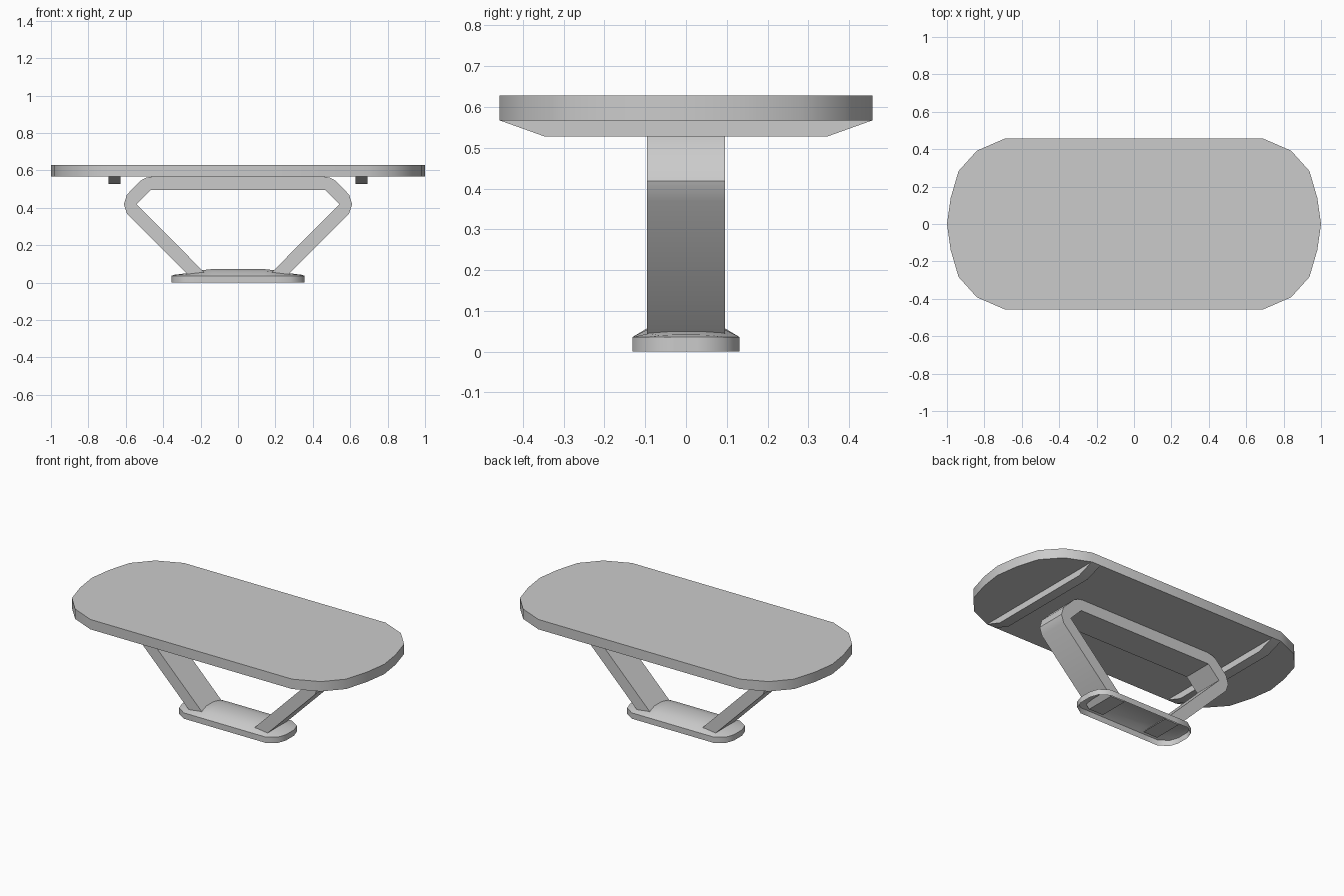
import bpy, bmesh, math

if "Cube" in bpy.data.objects:
    bpy.data.objects.remove(bpy.data.objects["Cube"])


def finish(bm, name, angle=35):
    bmesh.ops.recalc_face_normals(bm, faces=bm.faces)
    mesh = bpy.data.meshes.new(name)
    bm.to_mesh(mesh)
    bm.free()
    obj = bpy.data.objects.new(name, mesh)
    bpy.context.collection.objects.link(obj)
    bpy.ops.object.select_all(action='DESELECT')
    obj.select_set(True)
    bpy.context.view_layer.objects.active = obj
    bpy.ops.object.shade_smooth_by_angle(angle=math.radians(angle))
    return obj


def prism(name, points, offset):
    """Extrude a closed 3D outline along an offset vector."""
    bm = bmesh.new()
    face = bm.faces.new([bm.verts.new(p) for p in points])
    geom = bmesh.ops.extrude_face_region(bm, geom=[face])["geom"]
    verts = [g for g in geom if isinstance(g, bmesh.types.BMVert)]
    bmesh.ops.translate(bm, verts=verts, vec=offset)
    return finish(bm, name)


# tabletop: straight sides with faceted round ends
end = [(0.69, 0.457), (0.84, 0.392), (0.938, 0.283), (0.98, 0.14), (1.0, 0.0)]
right = end + [(x, -y) for x, y in end[-2::-1]]
outline = right + [(-x, -y) for x, y in right]
prism("tabletop", [(x, y, 0.567) for x, y in outline], (0, 0, 0.061))

# tapered cross rails under the top
rail = [(-0.457, 0.567), (0.457, 0.567), (0.345, 0.527), (-0.345, 0.527)]
for side, x in (("left", -0.66), ("right", 0.66)):
    prism(side + "_rail", [(x - 0.032, y, z) for y, z in rail], (0.064, 0, 0))

# leg frame: one bent band, paired outer and inner points, mirrored
half = [((-0.248, 0.022), (-0.148, 0.022)),
        ((-0.594, 0.369), (-0.542, 0.418)),
        ((-0.610, 0.418), (-0.542, 0.418)),
        ((-0.594, 0.470), (-0.542, 0.418)),
        ((-0.519, 0.546), (-0.465, 0.496)),
        ((-0.490, 0.561), (-0.465, 0.496)),
        ((-0.455, 0.567), (-0.465, 0.496))]
outer = [o for o, i in half]
inner = list(dict.fromkeys(i for o, i in half))
loop = (outer + [(-x, z) for x, z in outer[::-1]]
        + [(-x, z) for x, z in inner] + inner[::-1])
prism("leg_frame", [(x, -0.095, z) for x, z in loop], (0, 0.19, 0))

# base: hollow arched shell, open underneath; stations are x, half width, rise
stations = [(0.356, 0.04, 0.0), (0.338, 0.092, 0.006),
            (0.28, 0.131, 0.013), (0.19, 0.131, 0.03), (0.14, 0.131, 0.036)]
stations = [(-x, w, h) for x, w, h in stations] + stations[::-1]
arch = [(-1, 0), (-0.7, 0.65), (-0.27, 1), (0.27, 1), (0.7, 0.65), (1, 0)]
bm = bmesh.new()
rows = [[bm.verts.new((x, w * t, 0.036 + h * r)) for t, r in arch]
        for x, w, h in stations]
for a, b in zip(rows, rows[1:]):
    for j in range(len(arch) - 1):
        bm.faces.new((a[j], a[j + 1], b[j + 1], b[j]))
rim = [e for e in bm.edges if e.is_boundary]
new = bmesh.ops.extrude_edge_only(bm, edges=rim)["geom"]
for v in new:
    if isinstance(v, bmesh.types.BMVert):
        v.co.z = 0
finish(bm, "base", 40)
